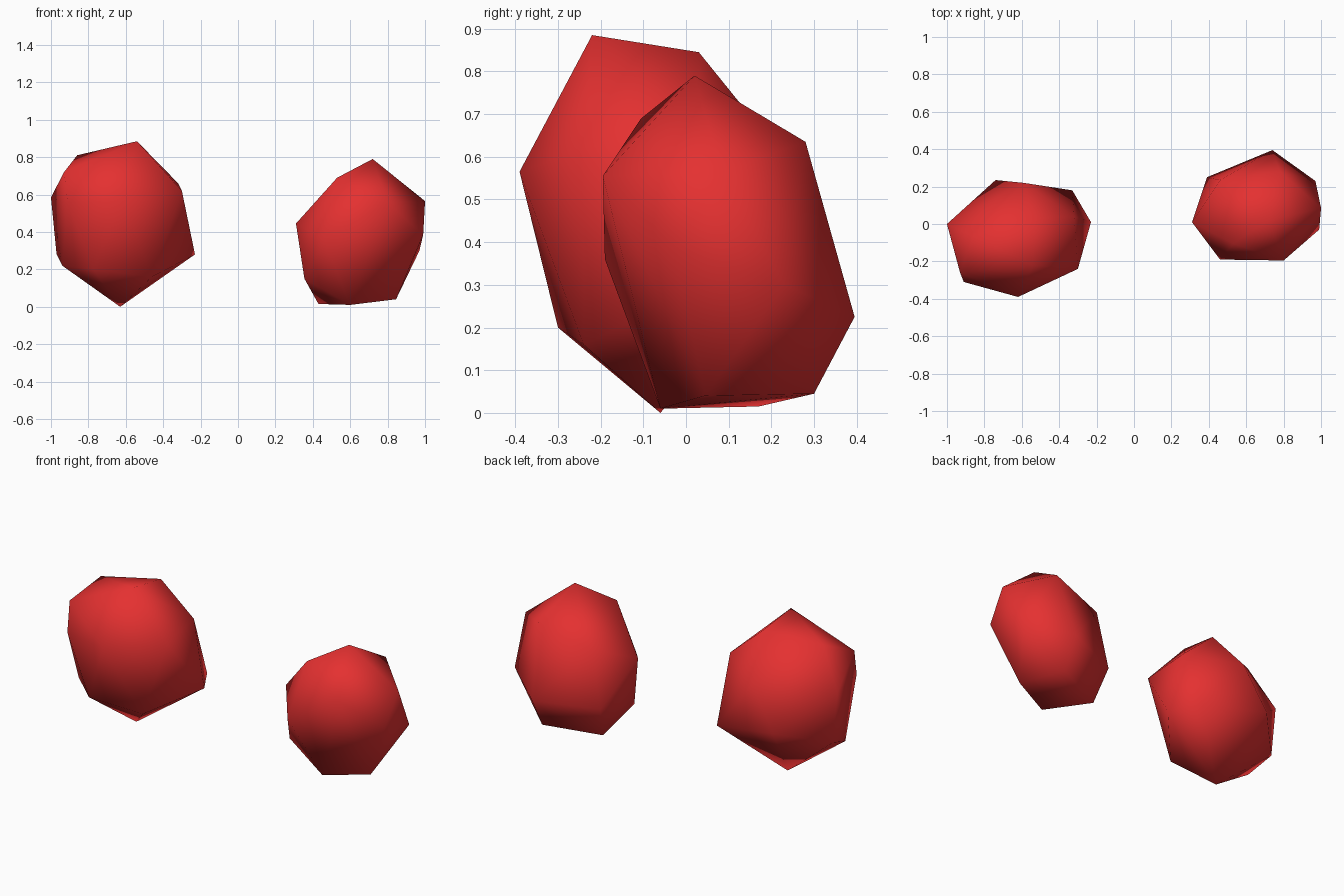
import bpy, bmesh

if "Cube" in bpy.data.objects:
    bpy.data.objects.remove(bpy.data.objects["Cube"])

red = bpy.data.materials.new("red")
red.diffuse_color = (0.78, 0.03, 0.03, 1.0)
red.use_nodes = True
red.node_tree.nodes["Principled BSDF"].inputs["Base Color"].default_value = red.diffuse_color


def faceted_stone(name, corners):
    """Closed low-poly stone: the convex hull of its corner points."""
    bm = bmesh.new()
    for c in corners:
        bm.verts.new(c)
    res = bmesh.ops.convex_hull(bm, input=bm.verts[:])
    loose = {g for g in res["geom_interior"] + res["geom_unused"]
             if isinstance(g, bmesh.types.BMVert)}
    if loose:
        bmesh.ops.delete(bm, geom=list(loose), context='VERTS')
    bmesh.ops.recalc_face_normals(bm, faces=bm.faces[:])
    for f in bm.faces:
        f.smooth = True
    mesh = bpy.data.meshes.new(name)
    bm.to_mesh(mesh)
    bm.free()
    mesh.materials.append(red)
    obj = bpy.data.objects.new(name, mesh)
    bpy.context.collection.objects.link(obj)
    return obj


# Left stone, leaning forward at the top
faceted_stone("left_stone", [
    (-.54, -.22, .885), (-.53, .03, .845), (-.86, -.065, .81),
    (-.93, -.26, .72), (-.91, -.31, .555), (-.62, -.39, .565),
    (-1.0, 0, .585), (-.97, 0, .28), (-.94, -.16, .22),
    (-.775, -.30, .20), (-.63, -.06, 0), (-.46, -.24, .16),
    (-.23, .01, .28), (-.33, .18, .28), (-.32, .04, .66),
    (-.30, -.24, .62), (-.59, .22, .61), (-.74, .235, .36),
])

# Right stone, smaller with a flat base
faceted_stone("right_stone", [
    (.72, .02, .79), (.53, -.105, .69), (.31, .01, .445),
    (.355, -.02, .15), (.97, .23, .30), (.60, -.06, .01),
    (.43, .17, .015), (.845, .045, .04), (.78, .28, .635),
    (1.0, .085, .565), (.74, .30, .045), (.74, .395, .225),
    (.39, .25, .21), (.99, -.03, .385), (.46, .235, .54),
    (.46, -.19, .36), (.80, -.195, .555),
])
